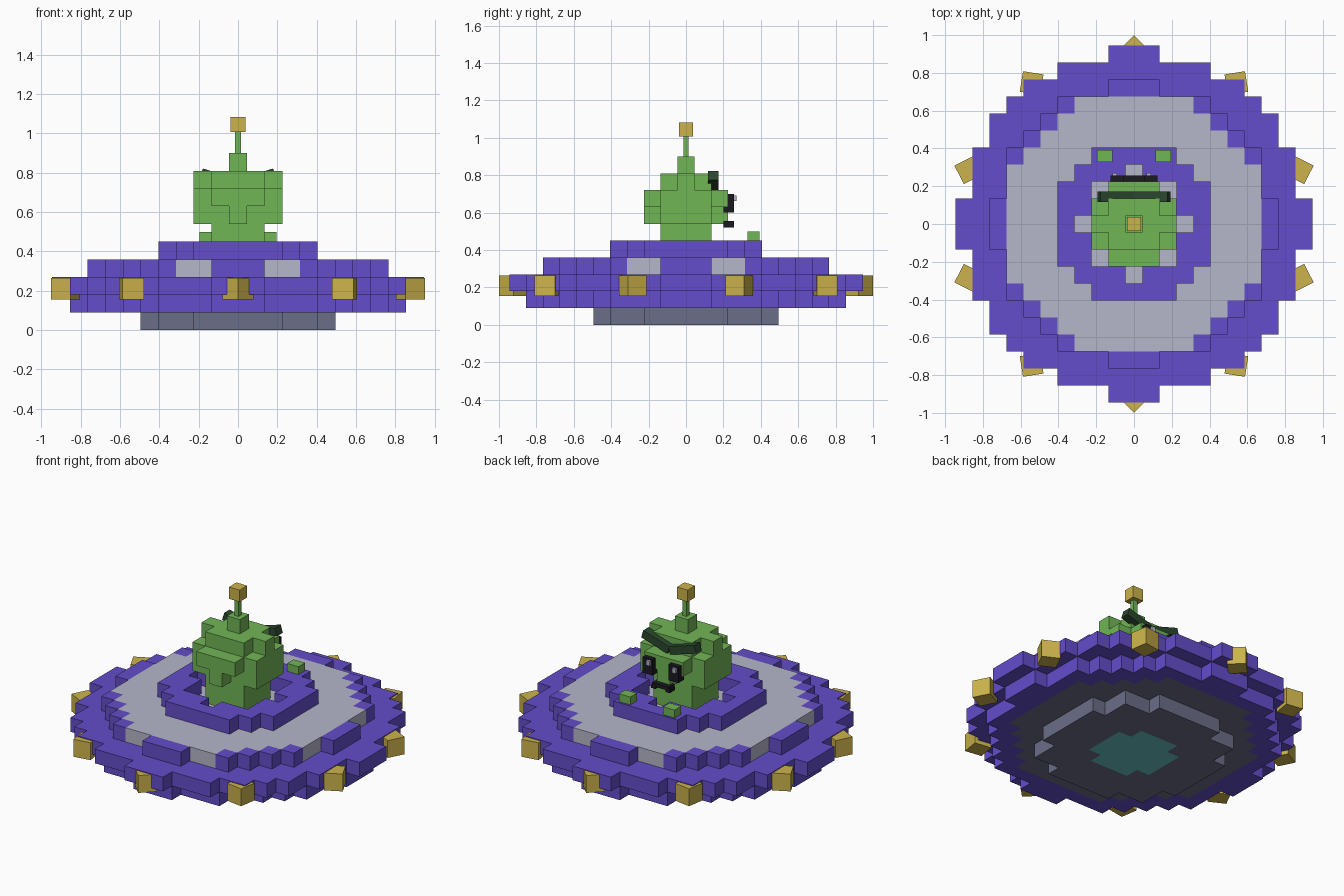
import bpy, bmesh, math
from mathutils import Matrix, Vector

if "Cube" in bpy.data.objects:
    bpy.data.objects.remove(bpy.data.objects["Cube"])

V = 0.09  # block size


def mat(name, r, g, b):
    lin = [((c / 255 + 0.055) / 1.055) ** 2.4 for c in (r, g, b)]
    m = bpy.data.materials.new(name)
    m.diffuse_color = (*lin, 1)
    m.use_nodes = True
    m.node_tree.nodes["Principled BSDF"].inputs["Base Color"].default_value = m.diffuse_color
    return m


PURPLE = mat("purple", 100, 77, 203)
SILVER = mat("light grey", 181, 183, 202)
STEEL = mat("steel grey", 107, 109, 135)
TEAL = mat("teal", 105, 195, 195)
GREEN = mat("green", 113, 182, 86)
DARK_GREEN = mat("dark green", 42, 72, 46)
BLACK = mat("black", 26, 26, 32)
YELLOW = mat("yellow", 204, 179, 76)


def finish(name, bm, mats):
    me = bpy.data.meshes.new(name)
    bm.to_mesh(me)
    bm.free()
    for m in mats:
        me.materials.append(m)
    ob = bpy.data.objects.new(name, me)
    bpy.context.collection.objects.link(ob)
    return ob


def voxels(name, cells, mats):
    """Skin a dict of (i, j, k) -> material index with the exposed block faces."""
    bm = bmesh.new()
    for (i, j, k), mi in cells.items():
        for axis in range(3):
            for s in (-1, 1):
                n = [i, j, k]
                n[axis] += s
                if tuple(n) in cells:
                    continue
                a, b = (axis + 1) % 3, (axis + 2) % 3
                ring = []
                for u, w in ((-1, -1), (1, -1), (1, 1), (-1, 1)):
                    d = [0, 0, 0]
                    d[axis], d[a], d[b] = s, u, w
                    ring.append(bm.verts.new(((i + d[0] / 2) * V, (j + d[1] / 2) * V,
                                              (k + 0.5 + d[2] / 2) * V)))
                f = bm.faces.new(ring if s > 0 else ring[::-1])
                f.material_index = mi
    bmesh.ops.remove_doubles(bm, verts=bm.verts, dist=1e-4)
    return finish(name, bm, mats)


def box(name, center, size, m, rot=Matrix()):
    bm = bmesh.new()
    bmesh.ops.create_cube(bm, size=1, matrix=Matrix.Translation(Vector(center)) @ rot
                          @ Matrix.Diagonal((*size, 1)))
    return finish(name, bm, [m])


def disc(k, r2, rule):
    return {(i, j, k): rule(i * i + j * j) for i in range(-11, 12)
            for j in range(-11, 12) if i * i + j * j <= r2}


# Saucer: landing base, stepped hull, upper deck
hull = {}
hull.update(disc(0, 32, lambda d: 3 if d <= 5 else 2))
hull.update(disc(1, 82, lambda d: 2 if d <= 58 else 0))
hull.update(disc(2, 102, lambda d: 0))
hull.update(disc(3, 65, lambda d: 1 if d <= 58 else 0))
# Cockpit collar
hull.update({c: m for c, m in disc(4, 20, lambda d: 0).items()
             if c[0] ** 2 + c[1] ** 2 > 9})
voxels("saucer", hull, [PURPLE, SILVER, STEEL, TEAL])

# Alien body and head
body = {}
for k in range(4, 9):
    for i in range(-2, 3):
        for j in range(-2, 3):
            a, b = abs(i), abs(j)
            core = a <= 1 and b <= 1
            mid = k == 7 and a + b <= 3
            low = k == 6 and (a + b == 2 or (a == 2 and b <= 1))
            top = k == 8 and a == 2 and b == 0
            if core or mid or low or top:
                body[i, j, k] = 0
voxels("alien_body", body, [GREEN])

# Antenna
box("antenna_base", (0, 0, 0.855), (0.09, 0.09, 0.09), GREEN)
box("antenna_stem", (0, 0, 0.955), (0.028, 0.028, 0.12), GREEN)
box("antenna_tip", (0, 0, 1.045), (0.075, 0.075, 0.075), YELLOW)

# Paired face parts and hands
for side, s in (("left", -1), ("right", 1)):
    box(f"hand_{side}", (s * 0.155, 0.36, 0.47), (0.08, 0.065, 0.06), GREEN)
    box(f"eye_{side}", (s * 0.09, 0.228, 0.65), (0.07, 0.055, 0.10), BLACK)
    box(f"eye_glint_{side}", (s * 0.09 - 0.012, 0.258, 0.677), (0.025, 0.024, 0.03), SILVER)
    box(f"brow_{side}", (s * 0.095, 0.145, 0.77), (0.19, 0.056, 0.05), DARK_GREEN,
        Matrix.Rotation(-s * math.radians(17), 4, 'Y'))
    box(f"mouth_corner_{side}", (s * 0.05, 0.228, 0.53), (0.03, 0.055, 0.02), BLACK)
box("mouth", (0, 0.229, 0.545), (0.12, 0.056, 0.022), BLACK)

# Rim lights
for n in range(10):
    a = math.radians(18 + 36 * n)
    box(f"rim_light_{n + 1}", (0.922 * math.cos(a), 0.922 * math.sin(a), 0.21),
        (0.11, 0.11, 0.11), YELLOW, Matrix.Rotation(a + math.pi / 4, 4, 'Z'))
